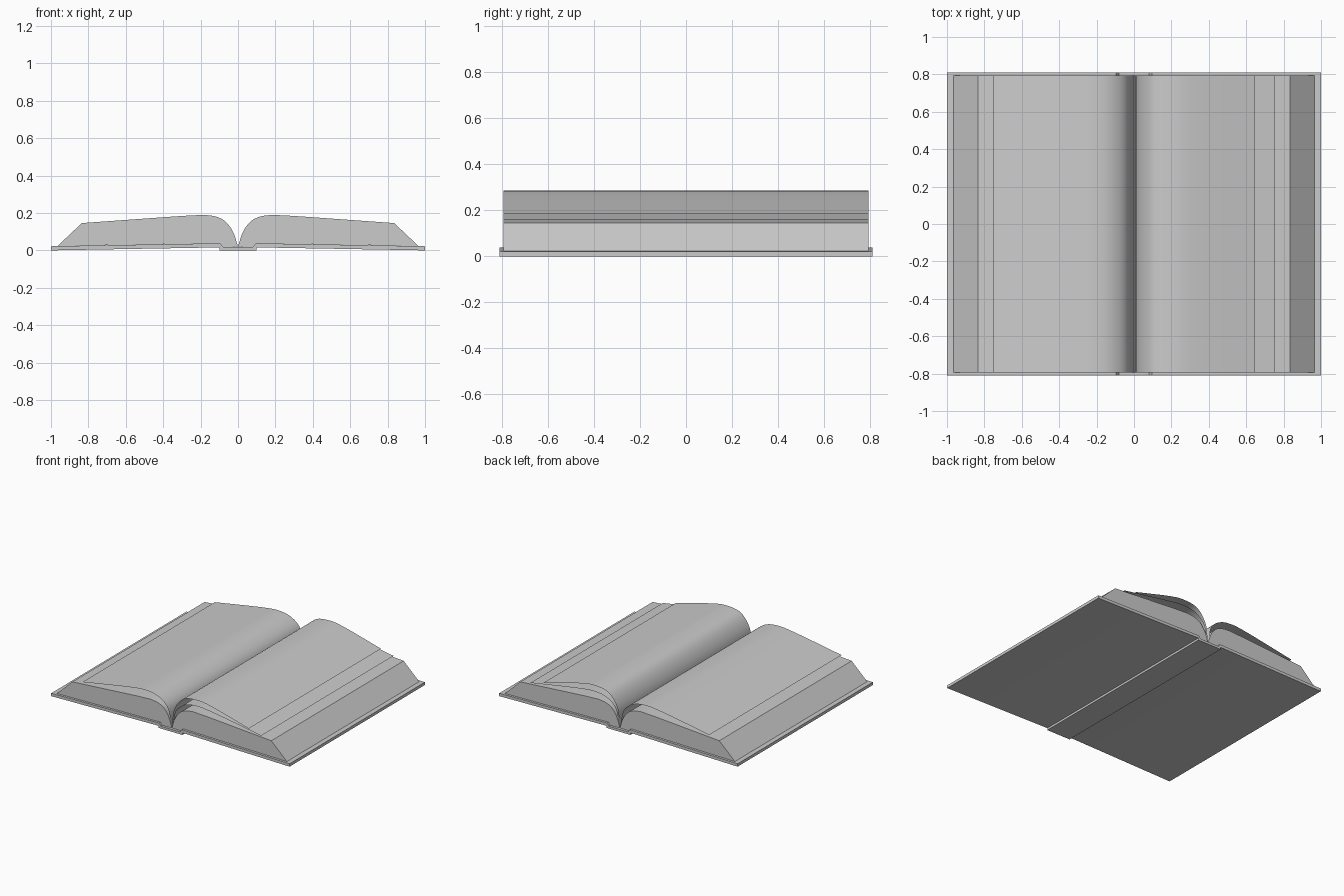
import bpy
from math import radians
from mathutils import Vector

if "Cube" in bpy.data.objects:
    bpy.data.objects.remove(bpy.data.objects["Cube"])


def spline(points, steps=5):
    """Smooth curve through the given (x, z) points."""
    p = [Vector(q) for q in points]
    p = [2 * p[0] - p[1]] + p + [2 * p[-1] - p[-2]]
    out = []
    for a, b, c, d in zip(p, p[1:], p[2:], p[3:]):
        for i in range(steps):
            t = i / steps
            out.append(0.5 * (2 * b + (c - a) * t + (2 * a - 5 * b + 4 * c - d) * t ** 2
                              + (3 * b - a - 3 * c + d) * t ** 3))
    return [tuple(v) for v in out] + [tuple(p[-2])]


def extrude(name, profile, half, closed=True, side=1):
    """Extrude an x-z profile along y; side=-1 mirrors it in x."""
    n = len(profile)
    verts = [(side * x, y, z) for y in (-half, half) for x, z in profile]
    faces = [(i, (i + 1) % n, n + (i + 1) % n, n + i) for i in range(n if closed else n - 1)]
    if closed:
        faces += [tuple(range(n))[::-1], tuple(range(n, 2 * n))]
    # profiles run clockwise on the +x side, so flip there to face outward
    if (side == 1) == closed:
        faces = [f[::-1] for f in faces]
    if not closed:
        faces = [f[::-1] for f in faces]
    mesh = bpy.data.meshes.new(name)
    mesh.from_pydata(verts, [], faces)
    mesh.update()
    obj = bpy.data.objects.new(name, mesh)
    bpy.context.collection.objects.link(obj)
    mesh.polygons.foreach_set("use_smooth", [True] * len(mesh.polygons))
    mesh.set_sharp_from_angle(angle=radians(30))
    return obj


COVER_Y, PAGE_Y = 0.81, 0.793

# Spine strip under the gutter
extrude("spine", [(-0.1, 0), (-0.1, 0.018), (0.1, 0.018), (0.1, 0)], COVER_Y)

# Cover boards tilt up towards the spine; page blocks rest on them
board = [(0.1, 0.016), (0.08, 0.018), (0.095, 0.038), (1.0, 0.022), (1.0, 0.0)]
block = spline([(0.0, 0.02), (0.027, 0.1), (0.07, 0.157), (0.12, 0.181), (0.18, 0.19)], 4)
block += [(0.3, 0.184), (0.835, 0.146), (0.965, 0.023), (0.095, 0.038), (0.08, 0.018)]
for label, s in (("right", 1), ("left", -1)):
    extrude(label + "_cover", board, COVER_Y, side=s)
    extrude(label + "_page_block", block, PAGE_Y, side=s)

# Loose single sheets lifting off the blocks
sheets = [
    ("left_loose_page", -1, [(0.003, 0.02), (0.03, 0.155), (0.1, 0.222), (0.2, 0.247),
                             (0.35, 0.235), (0.75, 0.167)]),
    ("right_loose_page_lower", 1, [(0.006, 0.02), (0.03, 0.15), (0.1, 0.217), (0.2, 0.24),
                                   (0.35, 0.227), (0.75, 0.161)]),
    ("right_loose_page_upper", 1, [(0.003, 0.02), (0.018, 0.16), (0.09, 0.26), (0.2, 0.285),
                                   (0.33, 0.27), (0.645, 0.187)]),
]
for name, s, pts in sheets:
    extrude(name, spline(pts), PAGE_Y, closed=False, side=s)
